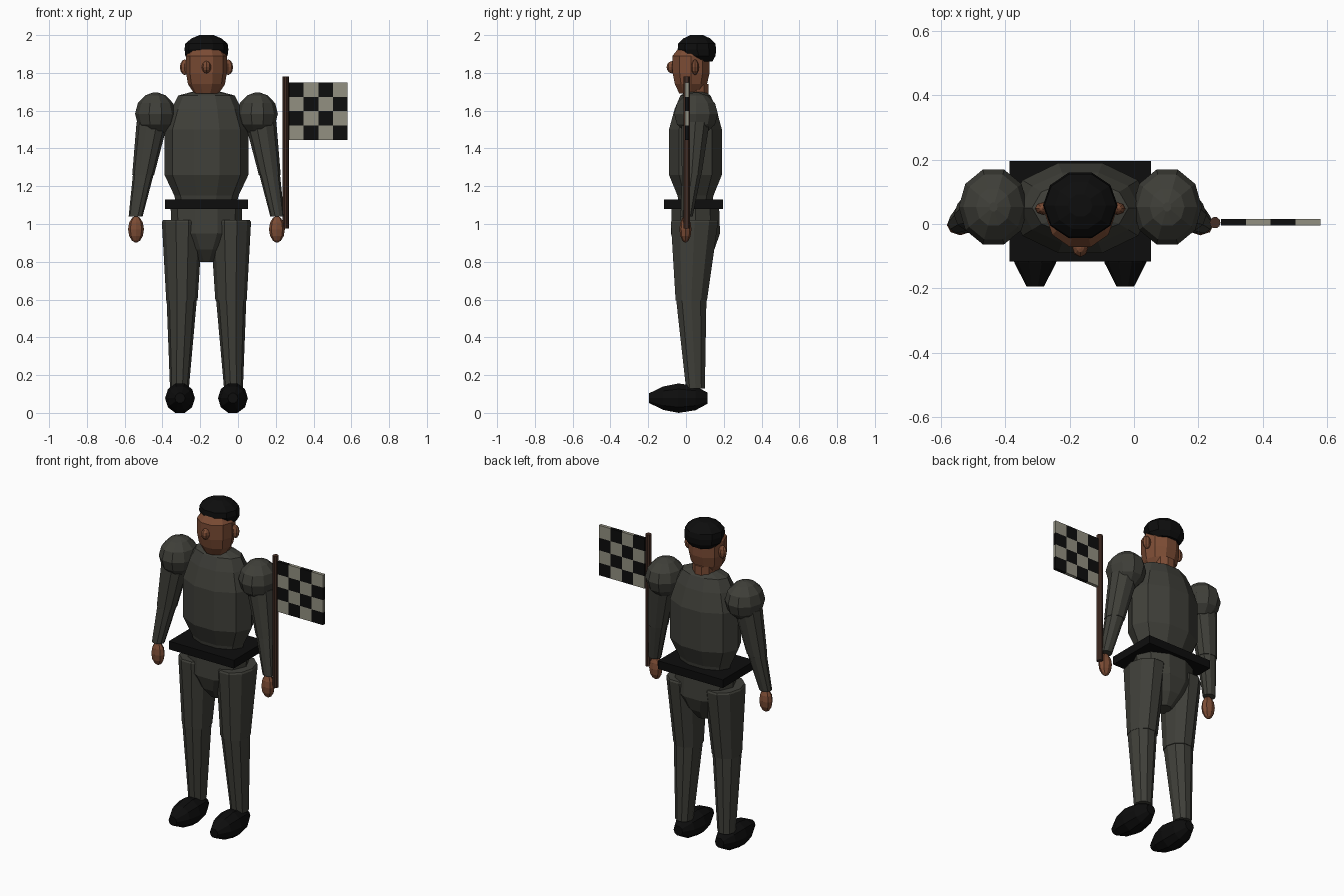
import bpy, bmesh, math
from mathutils import Vector

if "Cube" in bpy.data.objects:
    bpy.data.objects.remove(bpy.data.objects["Cube"])

CX, CY = -0.167, 0.05      # body centre line
SIDES = 10


def material(name, rgb):
    m = bpy.data.materials.new(name)
    m.diffuse_color = (*rgb, 1)
    m.use_nodes = True
    m.node_tree.nodes["Principled BSDF"].inputs["Base Color"].default_value = m.diffuse_color
    return m


OLIVE = material("dark_olive_cloth", (0.05, 0.05, 0.041))
BLACK = material("black", (0.004, 0.004, 0.004))
SKIN = material("brown_skin", (0.20, 0.072, 0.035))
WOOD = material("dark_wood", (0.058, 0.027, 0.018))
LIGHT = material("light_flag_cloth", (0.29, 0.28, 0.22))


def finish(name, bm, mat):
    bmesh.ops.recalc_face_normals(bm, faces=bm.faces)
    me = bpy.data.meshes.new(name)
    bm.to_mesh(me)
    bm.free()
    me.materials.append(mat)
    ob = bpy.data.objects.new(name, me)
    bpy.context.collection.objects.link(ob)
    return ob


def loft(name, mat, rings, axis="z", n=SIDES):
    """Capped skin over rings (x, y, z, half_a, half_b) facing the axis."""
    bm = bmesh.new()
    top = max(math.sin(2 * math.pi * i / n) for i in range(n))
    loops = []
    for x, y, z, a, b in rings:
        loop = []
        for i in range(n):
            t = 2 * math.pi * i / n
            u, v = a * math.cos(t), b * math.sin(t) / top
            off = Vector((u, v, 0)) if axis == "z" else Vector((u, 0, v))
            loop.append(bm.verts.new(Vector((x, y, z)) + off))
        loops.append(loop)
    for lo, hi in zip(loops, loops[1:]):
        for i in range(n):
            j = (i + 1) % n
            bm.faces.new((lo[i], lo[j], hi[j], hi[i]))
    bm.faces.new(loops[0])
    bm.faces.new(loops[-1])
    return finish(name, bm, mat)


def ellipsoid(name, mat, c, r, n=SIDES, steps=6):
    rings = []
    for k in range(steps + 1):
        t = math.pi * (k / steps - 0.5)
        w = max(math.cos(t), 0.12)
        rings.append((c[0], c[1], c[2] + r[2] * math.sin(t), r[0] * w, r[1] * w))
    return loft(name, mat, rings, n=n)


def box(name, mat, c, size):
    bm = bmesh.new()
    bmesh.ops.create_cube(bm, size=1)
    for v in bm.verts:
        v.co = Vector([c[i] + v.co[i] * size[i] for i in range(3)])
    return finish(name, bm, mat)


# Torso, pelvis and belt
loft("torso", OLIVE, [(CX, CY, z, a, b) for z, a, b in (
    (1.11, 0.16, 0.088), (1.15, 0.17, 0.095), (1.26, 0.222, 0.14),
    (1.5, 0.222, 0.14), (1.61, 0.185, 0.11), (1.68, 0.15, 0.08), (1.70, 0.075, 0.05))])
loft("pelvis", OLIVE, [(CX, CY, z, a, b) for z, a, b in (
    (0.80, 0.045, 0.05), (0.865, 0.105, 0.10), (0.95, 0.185, 0.13), (1.10, 0.19, 0.125))])
box("belt", BLACK, (CX, 0.04, 1.105), (0.44, 0.313, 0.05))

# Head
loft("neck", SKIN, [(CX, 0.055, z, 0.068, 0.065) for z in (1.66, 1.74)])
loft("head", SKIN, [(CX, y, z, a, b) for z, y, a, b in (
    (1.69, 0.025, 0.065, 0.06), (1.74, 0.026, 0.098, 0.085),
    (1.80, 0.027, 0.108, 0.098), (1.89, 0.027, 0.108, 0.098), (1.93, 0.035, 0.08, 0.075))])
loft("hair", BLACK, [(CX, y, z, a, b) for z, y, a, b in (
    (1.86, 0.085, 0.08, 0.055), (1.89, 0.068, 0.112, 0.088), (1.925, 0.058, 0.116, 0.102),
    (1.955, 0.057, 0.112, 0.098), (1.982, 0.057, 0.08, 0.072), (2.0, 0.057, 0.038, 0.034))])
ellipsoid("nose", SKIN, (CX, -0.073, 1.83), (0.025, 0.03, 0.032), n=8)

# Paired parts on each side of the body
for s, side in ((-1, "right"), (1, "left")):
    def X(off):
        return CX + s * off

    ellipsoid(side + "_ear", SKIN, (X(0.115), 0.048, 1.83), (0.026, 0.02, 0.04), n=8)
    ellipsoid(side + "_shoulder", OLIVE, (X(0.27), 0.053, 1.583), (0.108, 0.116, 0.113))
    loft(side + "_upper_arm", OLIVE, [
        (X(0.335), 0.03, 1.26, 0.058, 0.052), (X(0.287), 0.05, 1.54, 0.083, 0.075)])
    loft(side + "_forearm", OLIVE, [
        (X(0.375), 0.003, 1.04, 0.037, 0.032), (X(0.334), 0.03, 1.265, 0.055, 0.05)])
    ellipsoid(side + "_hand", SKIN, (X(0.373), -0.003, 0.972), (0.042, 0.032, 0.07), n=8)
    loft(side + "_thigh", OLIVE, [
        (X(0.13), 0.028, 0.595, 0.083, 0.083), (X(0.128), 0.045, 1.01, 0.108, 0.125),
        (X(0.128), 0.045, 1.02, 0.102, 0.12)])
    loft(side + "_shin", OLIVE, [
        (X(0.143), 0.05, 0.13, 0.05, 0.05), (X(0.131), 0.028, 0.60, 0.08, 0.08)])
    # Shoe runs along the foot, toe to heel
    loft(side + "_shoe", BLACK, [(X(0.14), y, 0.078, a, b) for y, a, b in (
        (-0.195, 0.027, 0.026), (-0.12, 0.065, 0.062), (-0.04, 0.079, 0.078),
        (0.05, 0.066, 0.064), (0.115, 0.03, 0.029))], axis="y")

# Flag pole and checkered flag
loft("flag_pole", WOOD, [(0.252, 0.004, z, 0.017, 0.017) for z in (0.975, 1.78)])
CELL_X, CELL_Z = 0.0775, 0.0765
for row in range(4):
    for col in range(4):
        dark = (row + col) % 2 == 0
        box(f"flag_square_{row}_{col}", BLACK if dark else LIGHT,
            (0.27 + CELL_X * (col + 0.5), 0.005, 1.75 - CELL_Z * (row + 0.5)),
            (CELL_X, 0.02, CELL_Z))
